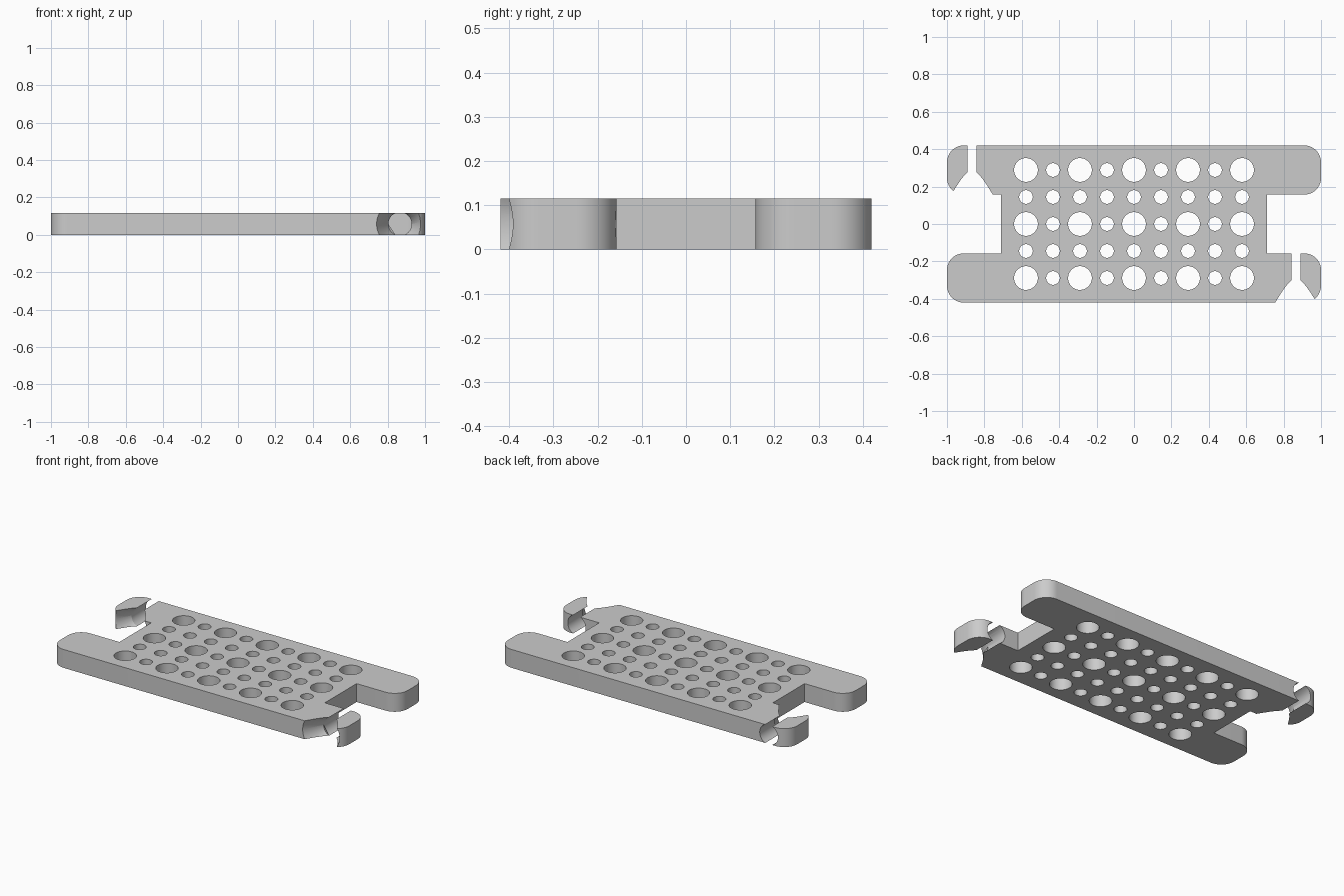
import bpy, bmesh, math
from mathutils import Matrix, Vector

LENGTH, DEPTH, THICK = 2.0, 0.84, 0.115
BODY_X, EAR_Y, CORNER = 0.71, 0.157, 0.09
PITCH, BIG_R, SMALL_R = 0.1444, 0.0635, 0.0365
SCREW_X, SCREW_R, SINK_R, SINK_DEPTH = 0.866, 0.0625, 0.125, 0.118

cube = bpy.data.objects.get("Cube")
if cube:
    bpy.data.objects.remove(cube, do_unlink=True)


def make_object(name, bm):
    bmesh.ops.recalc_face_normals(bm, faces=bm.faces)
    mesh = bpy.data.meshes.new(name)
    bm.to_mesh(mesh)
    bm.free()
    obj = bpy.data.objects.new(name, mesh)
    bpy.context.collection.objects.link(obj)
    return obj


def arc(cx, cy, radius, start, steps=14):
    angles = [math.radians(start + 90 * i / steps) for i in range(steps + 1)]
    return [(cx + radius * math.cos(a), cy + radius * math.sin(a)) for a in angles]


def cone_along(bm, axis, centre, r1, r2, length, segments=48):
    """Capped cone starting at centre and running along y or z."""
    turn = Matrix.Rotation(math.radians(-90), 4, 'X') if axis == 'Y' else Matrix()
    place = Matrix.Translation(centre) @ turn @ Matrix.Translation((0, 0, length / 2))
    bmesh.ops.create_cone(bm, cap_ends=True, segments=segments, radius1=r1,
                          radius2=r2, depth=length, matrix=place)


# Plate outline: one quarter, mirrored into the four rounded ears
half_x, half_y = LENGTH / 2, DEPTH / 2
quarter = [(BODY_X, EAR_Y)]
quarter += arc(half_x - CORNER, EAR_Y + CORNER, CORNER, -90)
quarter += arc(half_x - CORNER, half_y - CORNER, CORNER, 0)
right_half = [(x, -y) for x, y in reversed(quarter)] + quarter
outline = right_half + [(-x, y) for x, y in reversed(right_half)]

bm = bmesh.new()
base = bm.faces.new([bm.verts.new((x, y, 0)) for x, y in outline])
top = bmesh.ops.extrude_face_region(bm, geom=[base])
bmesh.ops.translate(bm, vec=(0, 0, THICK),
                    verts=[v for v in top["geom"] if isinstance(v, bmesh.types.BMVert)])
plate = make_object("mounting_plate", bm)

# Grid of large and small round holes
bm = bmesh.new()
for i in range(-4, 5):
    for j in range(-2, 3):
        radius = BIG_R if i % 2 == 0 and j % 2 == 0 else SMALL_R
        cone_along(bm, 'Z', Vector((i * PITCH, j * PITCH, -0.05)), radius, radius, THICK + 0.1)
cutters = [make_object("hole_grid_cutter", bm)]

# Countersunk screw bores through two opposite ears, open at top and bottom
slope = (SINK_R - SCREW_R) / SINK_DEPTH
lead = 0.02
for x, y in ((SCREW_X, -half_y), (-SCREW_X, EAR_Y)):
    for name in ("sink_cutter", "bore_cutter"):
        bm = bmesh.new()
        if name == "sink_cutter":
            cone_along(bm, 'Y', Vector((x, y - lead, THICK / 2)), SINK_R + slope * lead,
                       SCREW_R, SINK_DEPTH + lead, 64)
        else:
            cone_along(bm, 'Y', Vector((x, y + SINK_DEPTH - 0.001, THICK / 2)),
                       SCREW_R, SCREW_R, half_y - EAR_Y - SINK_DEPTH + lead, 64)
        cutters.append(make_object(name, bm))

bpy.context.view_layer.objects.active = plate
for obj in bpy.context.selected_objects:
    obj.select_set(False)
plate.select_set(True)
for cutter in cutters:
    cutter.hide_render = True
    cut = plate.modifiers.new(cutter.name, 'BOOLEAN')
    cut.operation, cut.solver, cut.object = 'DIFFERENCE', 'EXACT', cutter
    bpy.ops.object.modifier_apply(modifier=cut.name)
    bpy.data.objects.remove(cutter, do_unlink=True)

# Plain grey finish
grey = bpy.data.materials.new("plain_grey")
grey.use_nodes = True
colour = (0.6, 0.6, 0.6, 1.0)
grey.diffuse_color = colour
grey.node_tree.nodes["Principled BSDF"].inputs["Base Color"].default_value = colour
plate.data.materials.clear()
plate.data.materials.append(grey)
bpy.ops.object.shade_smooth_by_angle(angle=math.radians(30))
